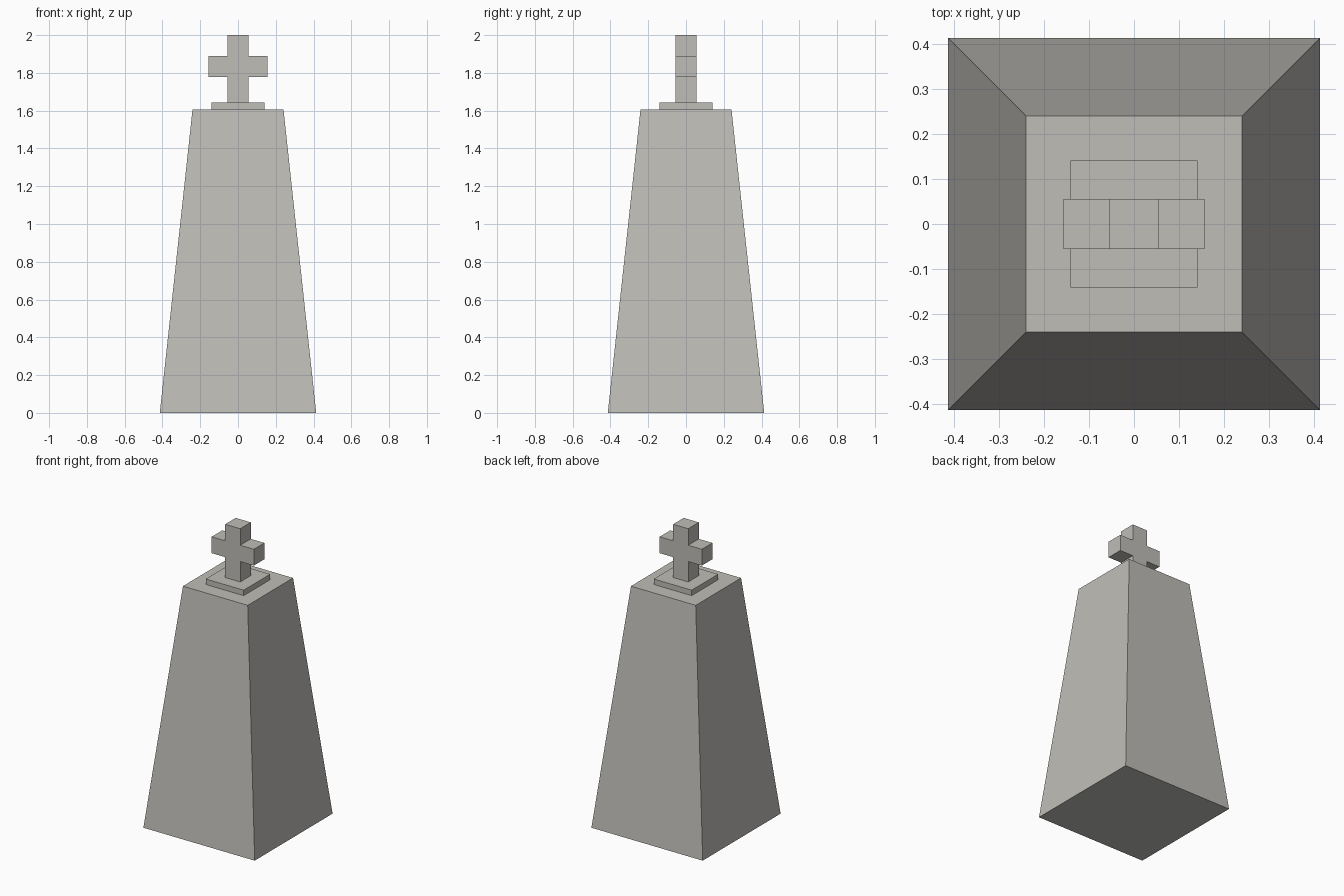
import bpy, bmesh

if "Cube" in bpy.data.objects:
    bpy.data.objects.remove(bpy.data.objects["Cube"])

stone = bpy.data.materials.new("pale grey stone")
stone.diffuse_color = (0.52, 0.51, 0.475, 1)
stone.use_nodes = True
stone.node_tree.nodes["Principled BSDF"].inputs["Base Color"].default_value = stone.diffuse_color


def make_object(name, bm):
    bmesh.ops.recalc_face_normals(bm, faces=bm.faces)
    mesh = bpy.data.meshes.new(name)
    bm.to_mesh(mesh)
    bm.free()
    mesh.materials.append(stone)
    obj = bpy.data.objects.new(name, mesh)
    bpy.context.collection.objects.link(obj)
    return obj


def square_block(name, z0, z1, half_bottom, half_top):
    """Square block whose sides may taper towards the top."""
    bm = bmesh.new()
    bmesh.ops.create_cube(bm, size=2)
    for v in bm.verts:
        half, z = (half_top, z1) if v.co.z > 0 else (half_bottom, z0)
        v.co = (v.co.x * half, v.co.y * half, z)
    return make_object(name, bm)


# Tapered body and the thin plinth on top of it
square_block("tapered_body", 0, 1.605, 0.414, 0.241)
square_block("plinth", 1.605, 1.642, 0.141, 0.141)

# Cross: mirrored half outline, extruded front to back
HALF = 0.056
right = [(HALF, 1.642), (HALF, 1.779), (0.157, 1.779),
         (0.157, 1.889), (HALF, 1.889), (HALF, 2.0)]
outline = right + [(-x, z) for x, z in reversed(right)]
bm = bmesh.new()
front = bm.faces.new([bm.verts.new((x, -HALF, z)) for x, z in outline])
ext = bmesh.ops.extrude_face_region(bm, geom=[front], use_keep_orig=True)
back = [g for g in ext["geom"] if isinstance(g, bmesh.types.BMVert)]
bmesh.ops.translate(bm, verts=back, vec=(0, 2 * HALF, 0))
make_object("cross", bm)
